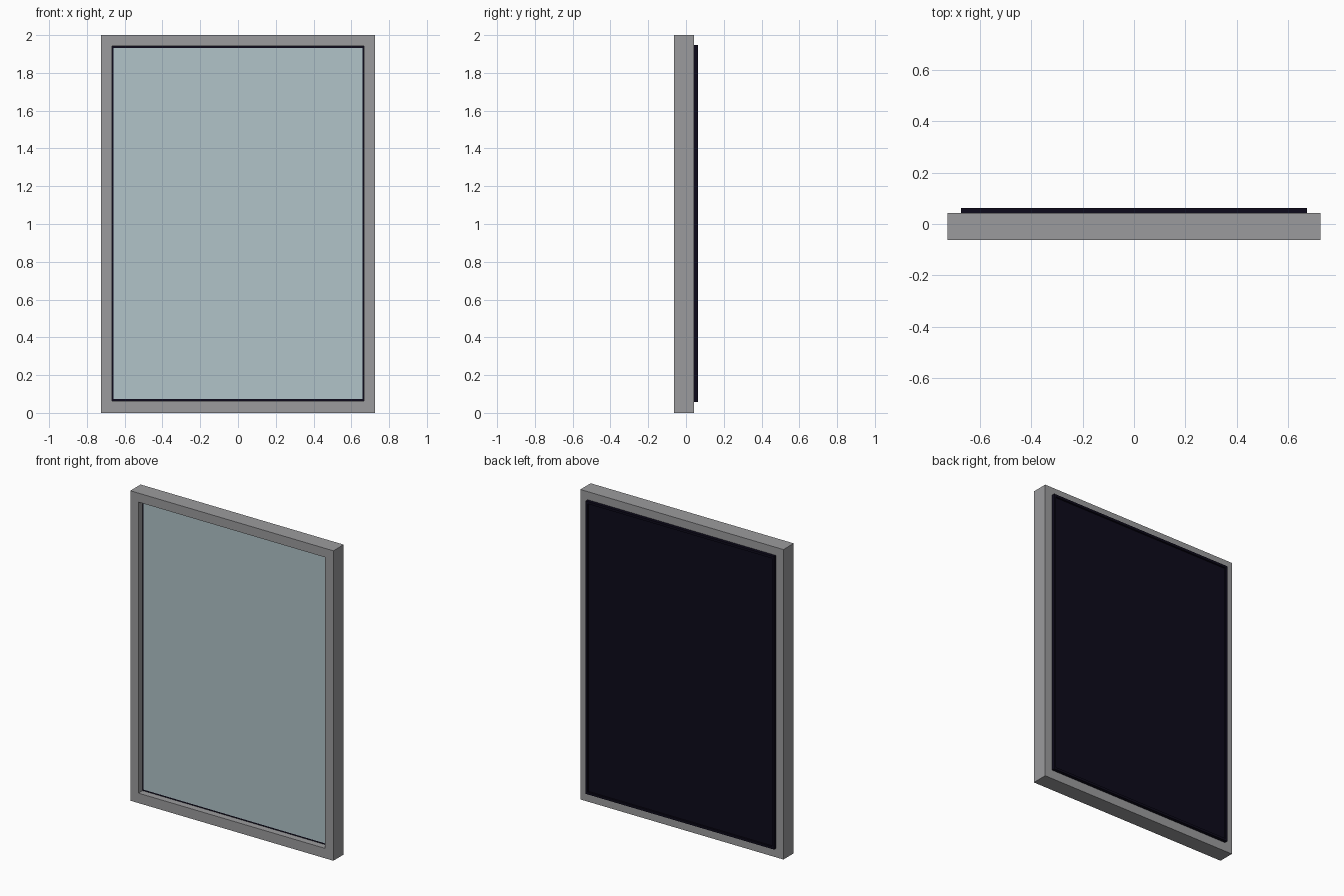
import bpy, bmesh

if "Cube" in bpy.data.objects:
    bpy.data.objects.remove(bpy.data.objects["Cube"])

def material(name, rgb):
    m = bpy.data.materials.new(name)
    m.diffuse_color = (*rgb, 1)
    m.use_nodes = True
    m.node_tree.nodes["Principled BSDF"].inputs["Base Color"].default_value = m.diffuse_color
    return m

grey = material("frame grey", (0.33, 0.33, 0.34))
dark = material("backing near black", (0.004, 0.003, 0.011))
pane = material("pale blue glass", (0.44, 0.55, 0.58))

def finish(name, bm, mat):
    bmesh.ops.recalc_face_normals(bm, faces=bm.faces)
    me = bpy.data.meshes.new(name)
    bm.to_mesh(me)
    bm.free()
    me.materials.append(mat)
    ob = bpy.data.objects.new(name, me)
    bpy.context.collection.objects.link(ob)
    return ob

def ring(name, outer, inner, y0, y1, mat):
    """Rectangular border; outer and inner are (half width, bottom, top)."""
    bm = bmesh.new()
    loops = []
    for (w, b, t), y in ((outer, y0), (inner, y0), (inner, y1), (outer, y1)):
        loops.append([bm.verts.new((x, y, z)) for x, z in ((-w, b), (w, b), (w, t), (-w, t))])
    for k in range(4):
        p, q = loops[k], loops[(k + 1) % 4]
        for i in range(4):
            j = (i + 1) % 4
            bm.faces.new((p[i], p[j], q[j], q[i]))
    return finish(name, bm, mat)

def panel(name, size, y0, y1, mat):
    w, b, t = size
    bm = bmesh.new()
    bmesh.ops.create_cube(bm, size=1)
    for v in bm.verts:
        v.co = (v.co.x * 2 * w, y0 if v.co.y < 0 else y1, b if v.co.z < 0 else t)
    return finish(name, bm, mat)

# Outer frame
opening = (0.667, 0.064, 1.942)
ring("outer_frame", (0.725, 0, 2), opening, -0.063, 0.042, grey)
# Thin dark lip standing proud of the back
inside = (0.658, 0.073, 1.933)
ring("back_lip", (0.672, 0.058, 1.948), inside, 0.042, 0.063, dark)
# Dark gasket between frame and glass
ring("gasket", opening, inside, -0.020, 0.042, dark)
# Glass pane and recessed backing
panel("glass_pane", inside, -0.022, -0.012, pane)
panel("back_panel", inside, 0.040, 0.052, dark)
